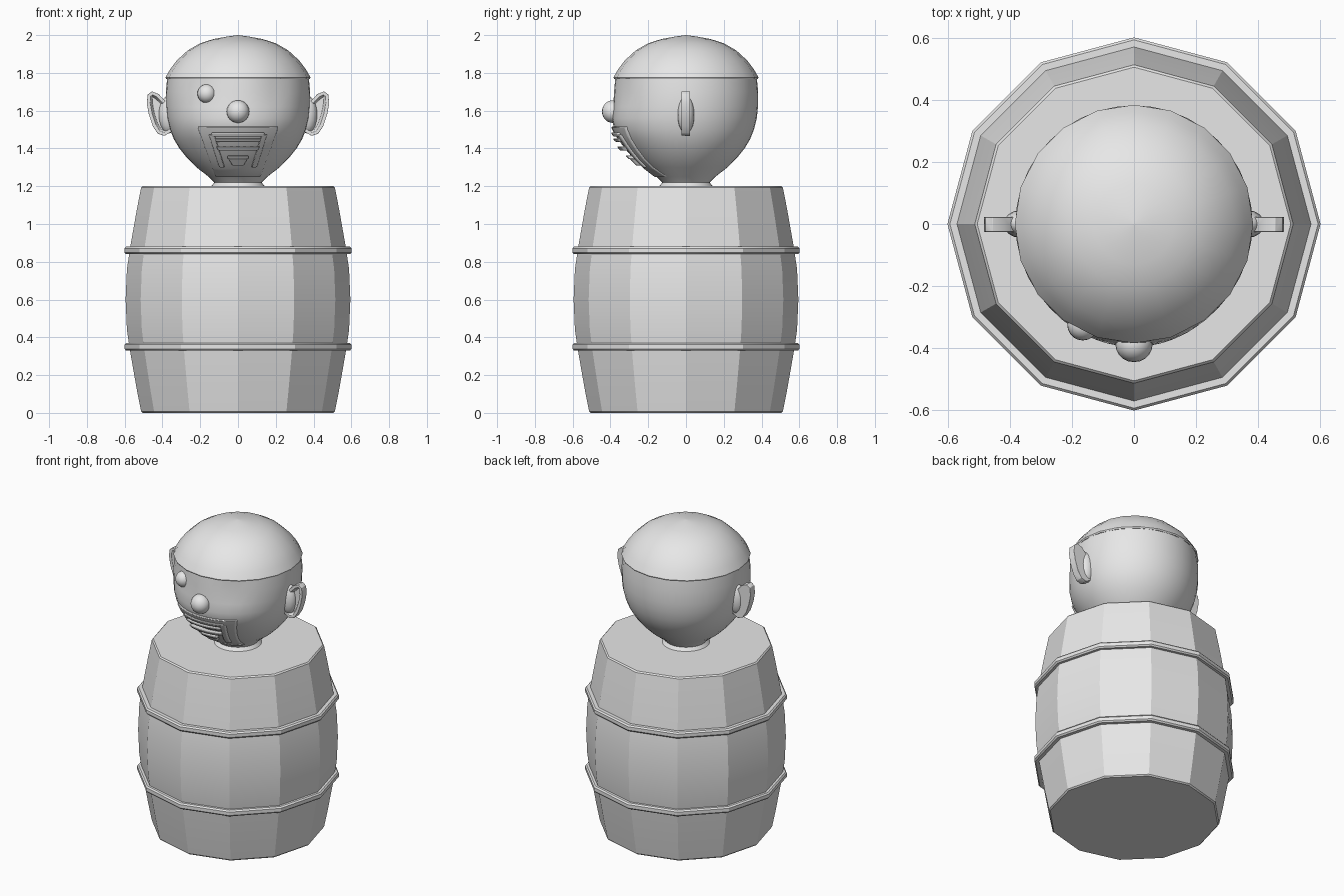
import bpy, bmesh, math
from mathutils import Vector

cube = bpy.data.objects.get("Cube")
if cube:
    bpy.data.objects.remove(cube, do_unlink=True)

# One plain grey for every part
GREY = (0.8, 0.8, 0.8, 1)
grey = bpy.data.materials.new("plain_grey")
grey.use_nodes = True
grey.diffuse_color = GREY
grey.node_tree.nodes["Principled BSDF"].inputs["Base Color"].default_value = GREY


def finish(bm, name, angle=40, bevel=0):
    """Turn a bmesh into a shaded object."""
    bmesh.ops.recalc_face_normals(bm, faces=bm.faces)
    mesh = bpy.data.meshes.new(name)
    bm.to_mesh(mesh)
    bm.free()
    mesh.materials.append(grey)
    ob = bpy.data.objects.new(name, mesh)
    bpy.context.collection.objects.link(ob)
    if bevel:
        mod = ob.modifiers.new("soft_edges", "BEVEL")
        mod.width, mod.segments = bevel, 2
    bpy.ops.object.select_all(action="DESELECT")
    ob.select_set(True)
    bpy.context.view_layer.objects.active = ob
    bpy.ops.object.shade_smooth_by_angle(angle=math.radians(angle))
    return ob


def lathe(name, profile, sides, angle=40, loop=False, radius=None):
    """Revolve (radius, height) points; radius() may reshape each point."""
    bm = bmesh.new()
    rings = []
    for r, z in profile:
        ring = []
        for i in range(sides):
            a = math.tau * i / sides
            rr = radius(a, z) if radius else r
            ring.append(bm.verts.new((rr * math.cos(a), rr * math.sin(a), z)))
        rings.append(ring)
    pairs = list(zip(rings, rings[1:]))
    if loop:
        pairs.append((rings[-1], rings[0]))
    for low, high in pairs:
        for i in range(sides):
            j = (i + 1) % sides
            bm.faces.new((low[i], low[j], high[j], high[i]))
    if not loop:
        bm.faces.new(rings[0])
        bm.faces.new(rings[-1])
    return finish(bm, name, angle)


def ball(name, place, size, sides=20):
    bm = bmesh.new()
    bmesh.ops.create_uvsphere(bm, u_segments=sides, v_segments=sides // 2 + 2, radius=1)
    for v in bm.verts:
        v.co = Vector(place) + Vector(c * s for c, s in zip(v.co, size))
    return finish(bm, name, 60)


# Barrel: twelve flat staves, mirrored about its middle
half = [(0.505, 0), (0.513, 0.008), (0.535, 0.12), (0.572, 0.33), (0.588, 0.44), (0.595, 0.6)]
lathe("barrel", half + [(r, 1.2 - z) for r, z in reversed(half[:-1])], 12, 25)

# Hoops
for label, z in (("lower", 0.35), ("upper", 0.86)):
    lathe(label + "_hoop", [(0.55, z - 0.02), (0.593, z - 0.02), (0.601, z - 0.011),
                            (0.601, z + 0.011), (0.593, z + 0.02), (0.55, z + 0.02)],
          12, 25, loop=True)

# Head surface, fuller at the front of the jaw and dented at the eye sockets
HEAD = [(0.145, 1.195), (0.125, 1.22), (0.155, 1.25), (0.22, 1.3), (0.27, 1.35), (0.31, 1.4),
        (0.34, 1.45), (0.36, 1.5), (0.375, 1.56), (0.381, 1.62), (0.382, 1.7), (0.374, 1.78)]


def head_radius(a, z):
    r = HEAD[-1][0]
    for (r0, z0), (r1, z1) in zip(HEAD, HEAD[1:]):
        if z0 <= z <= z1:
            r = r0 + (r1 - r0) * (z - z0) / (z1 - z0)
            break
    front = math.cos(a + math.pi / 2)
    jaw = 0.022 * max(0, front) ** 2 * math.exp(-((z - 1.52) / 0.08) ** 2)
    socket = 0.012 * math.exp(-((abs(front) - 0.85) / 0.1) ** 2 - ((z - 1.69) / 0.06) ** 2)
    return r + jaw - (socket if front > 0 else 0)


lathe("head", HEAD, 40, 80, radius=head_radius)

# Cap with a slight lip
lathe("cap", [(0.36, 1.768), (0.38, 1.768), (0.384, 1.776), (0.36, 1.818), (0.325, 1.865),
              (0.265, 1.92), (0.2, 1.957), (0.13, 1.979), (0.06, 1.992), (0.002, 2.0)], 20, 50)

# Eye and nose
ball("right_eye", (-0.165, -0.325, 1.69), (0.05, 0.05, 0.05))
ball("nose", (0, -0.387, 1.595), (0.06, 0.058, 0.06))


def face_y(x, z):
    r = head_radius(-math.pi / 2 + math.asin(max(-0.9, min(0.9, x / 0.4))), z)
    return -math.sqrt(max(r * r - x * x, 0.002))


def patch(name, bottom, top, lift, bevel=0.006, nx=10, nz=6):
    """Raised piece that follows the face between two (z, left x, right x) edges."""
    bm = bmesh.new()
    layers = []
    for depth in (lift, -0.025):
        grid = []
        for k in range(nz + 1):
            z, xa, xb = [b + (t - b) * k / nz for b, t in zip(bottom, top)]
            xs = [xa + (xb - xa) * i / nx for i in range(nx + 1)]
            grid.append([bm.verts.new((x, face_y(x, z) - depth, z)) for x in xs])
        layers.append(grid)
        for k in range(nz):
            for i in range(nx):
                bm.faces.new((grid[k][i], grid[k][i + 1], grid[k + 1][i + 1], grid[k + 1][i]))
    rims = []
    for g in layers:
        rims.append(g[0] + [row[-1] for row in g[1:]] + g[-1][-2::-1]
                    + [row[0] for row in g[-2:0:-1]])
    outer, inner = rims
    for i in range(len(outer)):
        j = (i + 1) % len(outer)
        bm.faces.new((outer[i], outer[j], inner[j], inner[i]))
    ob = finish(bm, name, 40, bevel)
    ob.modifiers[0].limit_method = "ANGLE"
    ob.modifiers[0].angle_limit = math.radians(50)


# Beard, moustache and mouth
patch("beard", (1.25, -0.12, 0.12), (1.515, -0.215, 0.215), 0.012)
patch("moustache", (1.462, -0.14, 0.14), (1.485, -0.14, 0.14), 0.026, nz=2)
patch("upper_lip", (1.435, -0.115, 0.115), (1.452, -0.125, 0.125), 0.036, 0.004, nz=2)
patch("lower_lip", (1.39, -0.105, 0.105), (1.41, -0.115, 0.115), 0.046, 0.004, nz=2)
patch("chin_tuft", (1.31, -0.03, 0.03), (1.345, -0.05, 0.05), 0.034, 0.005, 4, 3)
patch("chin_tuft_top", (1.345, -0.055, 0.055), (1.362, -0.055, 0.055), 0.04, 0.004, 4, 2)
for label, s in (("left", 1), ("right", -1)):
    patch(label + "_moustache_end", (1.3, s * 0.07, s * 0.1), (1.475, s * 0.125, s * 0.155),
          0.024, 0.005, 3, 8)

# Ears: flat lobes with a rim round a hollow front
OUTLINE = [(0.33, 1.64), (0.385, 1.65), (0.42, 1.688), (0.455, 1.702), (0.478, 1.685),
           (0.483, 1.64), (0.472, 1.58), (0.452, 1.52), (0.425, 1.478), (0.39, 1.467), (0.33, 1.5)]
for label, s in (("left", 1), ("right", -1)):
    bm = bmesh.new()
    front = bm.faces.new([bm.verts.new((s * x, -0.025, z)) for x, z in OUTLINE])
    back = bmesh.ops.extrude_face_region(bm, geom=[front])["geom"]
    for v in back:
        if isinstance(v, bmesh.types.BMVert):
            v.co.y = 0.022
    bmesh.ops.recalc_face_normals(bm, faces=bm.faces)
    front = min(bm.faces, key=lambda f: f.calc_center_median().y)
    bmesh.ops.inset_region(bm, faces=[front], thickness=0.018)
    bmesh.ops.inset_region(bm, faces=[front], thickness=0.012, depth=-0.022)
    finish(bm, label + "_ear", 50, 0.006)
    ball(label + "_ear_root", (s * 0.365, 0, 1.58), (0.055, 0.045, 0.1), 16)
